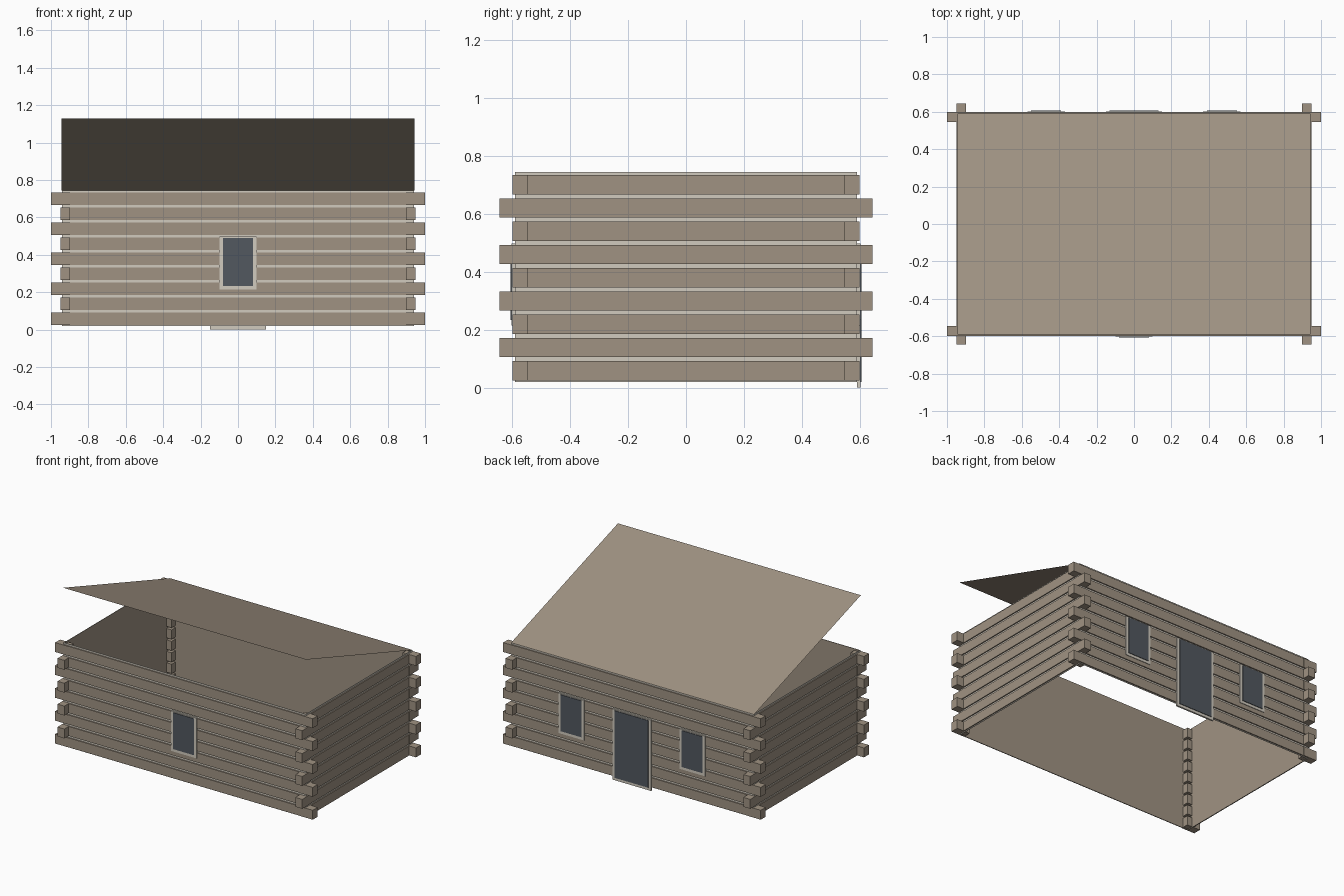
import bpy
import bmesh
from mathutils import Matrix, Vector

cube = bpy.data.objects.get("Cube")
if cube:
    bpy.data.objects.remove(cube, do_unlink=True)


def material(name, r, g, b):
    m = bpy.data.materials.new(name)
    m.use_nodes = True
    m.diffuse_color = (r, g, b, 1)
    m.node_tree.nodes["Principled BSDF"].inputs["Base Color"].default_value = (r, g, b, 1)
    return m


wood = material("brown wood", 0.35, 0.29, 0.225)
mortar = material("pale mortar", 0.64, 0.60, 0.52)
glass = material("dark glass", 0.085, 0.098, 0.115)


def add_box(bm, lo, hi):
    lo, hi = Vector(lo), Vector(hi)
    mat = Matrix.Translation((lo + hi) / 2) @ Matrix.Diagonal((*(hi - lo), 1))
    bmesh.ops.create_cube(bm, size=1, matrix=mat)


def finish(bm, name, *mats):
    mesh = bpy.data.meshes.new(name)
    bm.to_mesh(mesh)
    bm.free()
    for m in mats:
        mesh.materials.append(m)
    ob = bpy.data.objects.new(name, mesh)
    bpy.context.collection.objects.link(ob)
    return ob


def box(name, lo, hi, mat):
    bm = bmesh.new()
    add_box(bm, lo, hi)
    return finish(bm, name, mat)


HX, HY = 0.94, 0.59            # wall planes
BASE, TOP, RIDGE = 0.02, 0.745, 1.13
LEVELS, STEP, LOG = 9, 0.0803, 0.066
PROUD = 0.008                  # how far logs stand out of the mortar


def log_z(i):
    z = 0.025 + STEP * i
    return z, z + LOG


def wall(side, along_x, sign):
    half, plane = (HX, HY) if along_x else (HY, HX)

    def span(inner, outer, z0, z1):
        a, b = sorted((sign * inner, sign * outer))
        if along_x:
            return (-half, a, z0), (half, b, z1)
        return (a, -half, z0), (b, half, z1)

    # Thin panel: mortar outside, wood on the inner face
    bm = bmesh.new()
    add_box(bm, *span(plane - 0.004, plane, BASE, TOP))
    out = Vector((0, sign, 0) if along_x else (sign, 0, 0))
    bm.normal_update()
    for f in bm.faces:
        f.material_index = 1 if f.normal.dot(out) < -0.5 else 0
    finish(bm, side + "_wall_panel", mortar, wood)

    # Rows of squared logs
    bm = bmesh.new()
    for i in range(LEVELS):
        add_box(bm, *span(plane, plane + PROUD, *log_z(i)))
    finish(bm, side + "_wall_logs", wood)


wall("front", True, -1)
wall("back", True, 1)
wall("left", False, 1)
wall("right", False, -1)

# Interlocking log ends, alternating direction at each level
for x_name, sx in (("left", 1), ("right", -1)):
    for y_name, sy in (("front", -1), ("back", 1)):
        bm = bmesh.new()
        for i in range(LEVELS):
            ex, ey = (1.0, 0.6) if i % 2 == 0 else (0.95, 0.645)
            xs = sorted((sx * 0.897, sx * ex))
            ys = sorted((sy * 0.545, sy * ey))
            z0, z1 = log_z(i)
            add_box(bm, (xs[0], ys[0], z0), (xs[1], ys[1], z1))
        finish(bm, f"{y_name}_{x_name}_log_ends", wood)


def opening(name, x, half, z0, z1, sign):
    """Pale surround with a dark pane set slightly proud of it."""
    for part, mat, inset, outer in (("frame", mortar, 0, 0.602), ("pane", glass, 1, 0.606)):
        a, b = sorted((sign * HY, sign * outer))
        w = half - 0.019 * inset
        box(f"{name}_{part}", (x - w, a, z0 + 0.019 * inset),
            (x + w, b, z1 - 0.007 * inset), mat)


opening("front_window", 0, 0.1, 0.215, 0.497, -1)
opening("back_left_window", 0.47, 0.1, 0.215, 0.497, 1)
opening("back_right_window", -0.47, 0.1, 0.215, 0.497, 1)
opening("back_door", 0, 0.15, 0.0, 0.497, 1)

# Single sloping roof sheet, hinged on the back wall and rising to the front
bm = bmesh.new()
corners = ((-1, 1, TOP), (-1, -1, RIDGE), (1, -1, RIDGE), (1, 1, TOP))
bm.faces.new([bm.verts.new((sx * 0.943, sy * 0.592, z)) for sx, sy, z in corners])
finish(bm, "roof", wood)
